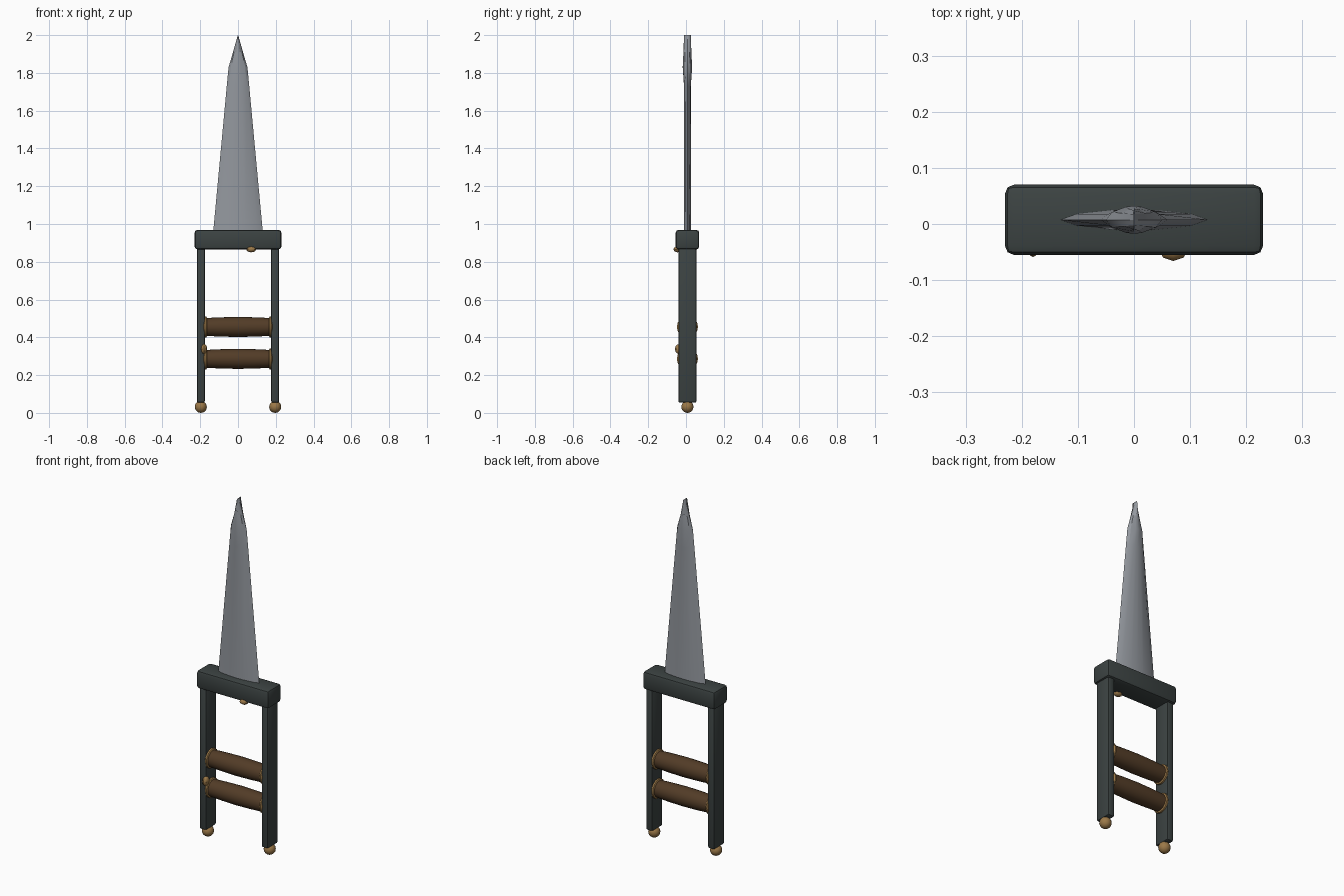
import bpy, bmesh, math
from mathutils import Matrix, Vector

if "Cube" in bpy.data.objects:
    bpy.data.objects.remove(bpy.data.objects["Cube"])

CY = 0.0075  # depth of the dagger's centre plane


def material(name, rgb):
    m = bpy.data.materials.new(name)
    m.diffuse_color = (*rgb, 1)
    m.use_nodes = True
    m.node_tree.nodes["Principled BSDF"].inputs["Base Color"].default_value = m.diffuse_color
    return m


STEEL = material("blade steel", (0.30, 0.32, 0.35))
IRON = material("dark iron", (0.045, 0.056, 0.055))
LEATHER = material("brown leather", (0.085, 0.045, 0.02))
BRASS = material("brass", (0.33, 0.19, 0.065))


def finish(bm, name, mat, angle=30):
    bmesh.ops.recalc_face_normals(bm, faces=bm.faces)
    me = bpy.data.meshes.new(name)
    bm.to_mesh(me)
    bm.free()
    ob = bpy.data.objects.new(name, me)
    bpy.context.collection.objects.link(ob)
    me.materials.append(mat)
    bpy.ops.object.select_all(action='DESELECT')
    ob.select_set(True)
    bpy.context.view_layer.objects.active = ob
    bpy.ops.object.shade_smooth_by_angle(angle=math.radians(angle))
    return ob


def box(name, centre, size, bevel, mat):
    bm = bmesh.new()
    bmesh.ops.create_cube(bm, size=1, matrix=Matrix.Translation(centre) @ Matrix.Diagonal((*size, 1)))
    bmesh.ops.bevel(bm, geom=bm.edges[:], offset=bevel, segments=2, profile=0.5, affect='EDGES')
    return finish(bm, name, mat, 40)


def ball(name, centre, radii, mat, u=16, v=10):
    bm = bmesh.new()
    bmesh.ops.create_uvsphere(bm, u_segments=u, v_segments=v, radius=1,
                              matrix=Matrix.Translation(centre) @ Matrix.Diagonal((*radii, 1)))
    return finish(bm, name, mat, 40)


def skin(bm, rings):
    # join closed rings of points and cap both ends
    rings = [[bm.verts.new(p) for p in r] for r in rings]
    for a, b in zip(rings, rings[1:]):
        for i in range(len(a)):
            j = (i + 1) % len(a)
            bm.faces.new((a[i], a[j], b[j], b[i]))
    bm.faces.new(rings[0])
    bm.faces.new(rings[-1])


def lathe_x(name, z, profile, mat, sides):
    # turned part along x from (x, radius) pairs
    bm = bmesh.new()
    skin(bm, [[(x, CY + r * math.cos(t), z + r * math.sin(t))
               for t in (2 * math.pi * k / sides for k in range(sides))] for x, r in profile])
    return finish(bm, name, mat, 40)


# blade: faceted lens section, swelling at the shoulder, ending in a chisel point
bm = bmesh.new()
half = [(1, 0), (0.78, 0.55), (0.3, 0.92), (0, 1), (-0.3, 0.92), (-0.78, 0.55)]
section = half + [(-x, -y) for x, y in half]
stations = [(0.94, 0.133, 0.019), (1.73, 0.0595, 0.018), (1.83, 0.05, 0.025),
            (1.91, 0.0265, 0.021), (2.0, 0.001, 0.018)]
skin(bm, [[(x * w, CY + y * t, z) for x, y in section] for z, w, t in stations])
finish(bm, "blade", STEEL, 20)

# cross block holding the blade
box("cross_block", (0, CY, 0.917), (0.46, 0.125, 0.104), 0.016, IRON)

# side bars with ball ends
for s, side in ((-1, "left"), (1, "right")):
    box(side + "_side_bar", (s * 0.197, CY, 0.467), (0.042, 0.096, 0.826), 0.009, IRON)
    ball(side + "_ball_end", (s * 0.197, CY, 0.032), (0.032, 0.032, 0.032), BRASS)

# two leather grips with brass collars
for z, level in ((0.455, "upper"), (0.286, "lower")):
    lathe_x(level + "_grip", z, [(-0.175, 0.047), (-0.09, 0.051), (0, 0.053),
                                 (0.09, 0.051), (0.175, 0.047)], LEATHER, 24)
    for s, side in ((-1, "left"), (1, "right")):
        lathe_x(f"{level}_{side}_collar", z,
                [(s * x, r) for x, r in ((0.163, 0.046), (0.168, 0.055), (0.176, 0.056),
                                         (0.184, 0.046), (0.192, 0.025))], BRASS, 16)

# loose brass studs
ball("block_stud", (0.07, -0.045, 0.866), (0.026, 0.021, 0.016), BRASS, 8, 6)
ball("bar_stud", (-0.180, -0.035, 0.338), (0.017, 0.024, 0.027), BRASS, 8, 6)
